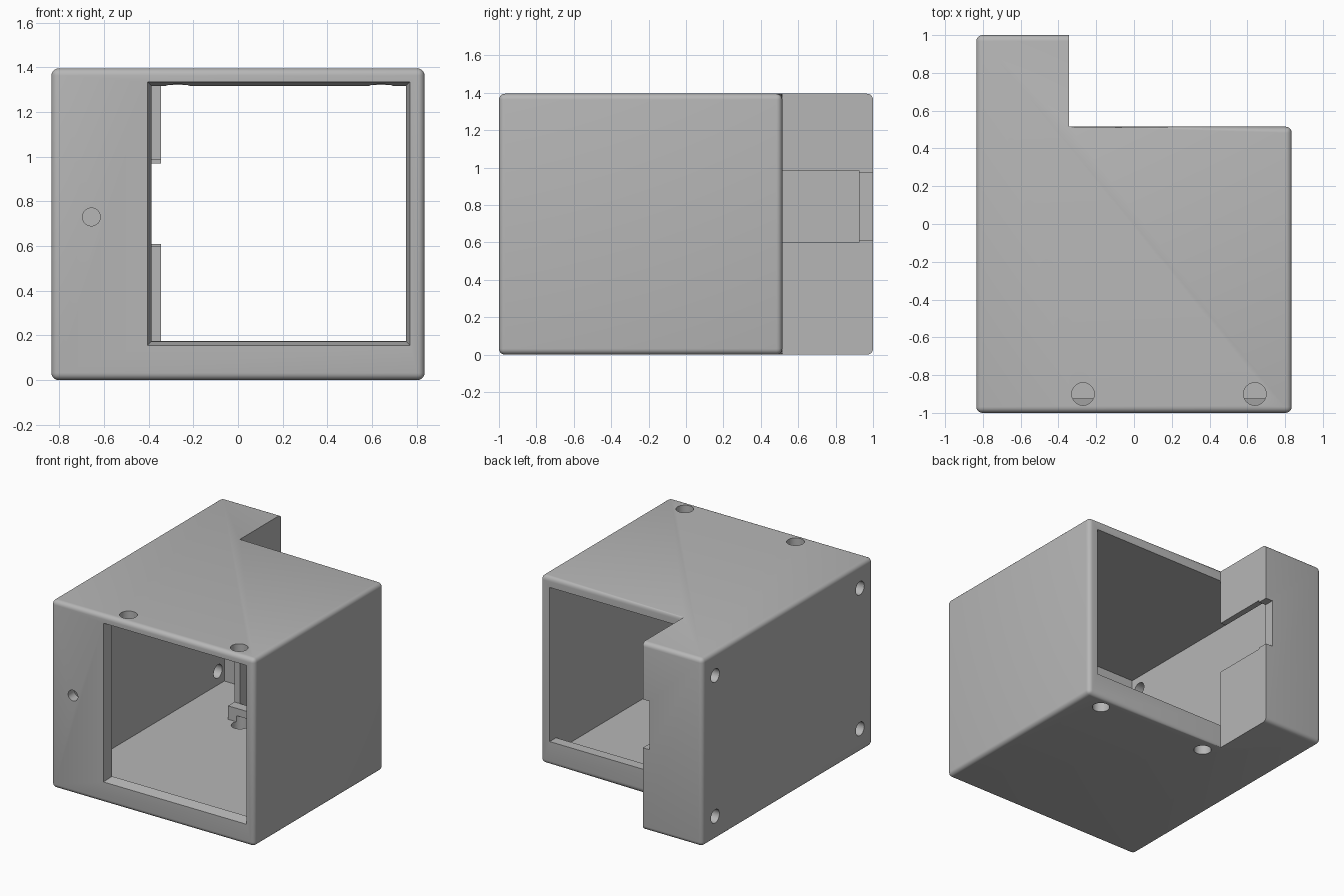
import bpy, bmesh, math
from mathutils import Matrix

if "Cube" in bpy.data.objects:
    bpy.data.objects.remove(bpy.data.objects["Cube"], do_unlink=True)

# Outer size and wall thickness
W, D, H, T = 0.835, 1.0, 1.395, 0.075
STEP_X, STEP_Y = -0.345, 0.515

grey = bpy.data.materials.new("plain_grey")
grey.use_nodes = True
grey.diffuse_color = (0.47, 0.47, 0.47, 1)
grey.node_tree.nodes["Principled BSDF"].inputs["Base Color"].default_value = (0.47, 0.47, 0.47, 1)


def to_object(bm, name):
    bmesh.ops.recalc_face_normals(bm, faces=bm.faces[:])
    mesh = bpy.data.meshes.new(name)
    bm.to_mesh(mesh)
    bm.free()
    mesh.materials.append(grey)
    obj = bpy.data.objects.new(name, mesh)
    bpy.context.collection.objects.link(obj)
    return obj


def cut(target, bm):
    """Subtract a mesh from the target and discard the cutter."""
    cutter = to_object(bm, "cutter")
    cutter.hide_render = True
    mod = target.modifiers.new("cut", "BOOLEAN")
    mod.operation, mod.solver, mod.object = "DIFFERENCE", "EXACT", cutter
    bpy.context.view_layer.objects.active = target
    bpy.ops.object.modifier_apply(modifier=mod.name)
    bpy.data.objects.remove(cutter, do_unlink=True)


def box(x0, x1, y0, y1, z0, z1, inset=0.0):
    """Box whose far (+y) end may be inset to give sloping sides."""
    bm = bmesh.new()
    bmesh.ops.create_cube(bm, size=1)
    for v in bm.verts:
        i = inset if v.co.y > 0 else 0
        v.co = (x1 - i if v.co.x > 0 else x0 + i,
                y1 if v.co.y > 0 else y0,
                z1 - i if v.co.z > 0 else z0 + i)
    return bm


def drill(target, axis, centre, radius):
    bm = bmesh.new()
    turn = {"x": Matrix.Rotation(math.pi / 2, 4, "Y"),
            "y": Matrix.Rotation(math.pi / 2, 4, "X"),
            "z": Matrix.Identity(4)}[axis]
    bmesh.ops.create_cone(bm, cap_ends=True, segments=32, radius1=radius, radius2=radius,
                          depth=0.24, matrix=Matrix.Translation(centre) @ turn)
    cut(target, bm)


# L-shaped outer block with rounded edges, sharp along the inner arm face
bm = bmesh.new()
plan = [(-W, -D), (W, -D), (W, STEP_Y), (STEP_X, STEP_Y), (STEP_X, D), (-W, D)]
base = bm.faces.new([bm.verts.new((x, y, 0)) for x, y in plan])
top = bmesh.ops.extrude_face_region(bm, geom=[base])["geom"]
bmesh.ops.translate(bm, verts=[g for g in top if isinstance(g, bmesh.types.BMVert)], vec=(0, 0, H))
bmesh.ops.recalc_face_normals(bm, faces=bm.faces[:])
rounded = [e for e in bm.edges if not all(abs(v.co.x - STEP_X) < 1e-4 for v in e.verts)]
bmesh.ops.bevel(bm, geom=rounded, offset=0.032, segments=5, profile=0.5, affect="EDGES")
housing = to_object(bm, "housing")

# Hollow main chamber and arm chamber
INNER = -0.39
cut(housing, box(-W + T, W - T, -D + T, STEP_Y - T, T, H - T))
cut(housing, box(-W + T, INNER, 0.2, D - T, T, H - T))

# Rear opening above a low sill
cut(housing, box(INNER - 0.1, W - T, 0.3, STEP_Y, 0.175, H - T))
cut(housing, box(STEP_X + 0.002, W - T, 0.45, 0.6, 0.175, H - T))

# Front window with sloping jambs
cut(housing, box(-0.405, 0.77, -D - 0.001, -D + T + 0.005, 0.155, 1.335, 0.02))

# Slot through the arm's inner wall and notch in its rear wall
cut(housing, box(INNER - 0.05, STEP_X + 0.05, 0.4, D - T, 0.6, 0.985))
cut(housing, box(-0.402, STEP_X + 0.05, D - T - 0.05, D + 0.05, 0.61, 0.97))

# Screw holes in the top, bottom and side walls, and one hole in the front
for x in (-0.27, 0.64):
    drill(housing, "z", (x, -0.9, H), 0.06)
    drill(housing, "z", (x, 0.41, 0), 0.06)
for y in (-0.85, 0.85):
    for z in (0.175, 1.22):
        drill(housing, "x", (-W, y, z), 0.05)
drill(housing, "y", (-0.656, -D, 0.73), 0.04)

# Smooth the rounded edges, keep corners crisp
bpy.ops.object.select_all(action="DESELECT")
housing.select_set(True)
bpy.context.view_layer.objects.active = housing
bpy.ops.object.shade_smooth_by_angle(angle=math.radians(30))
